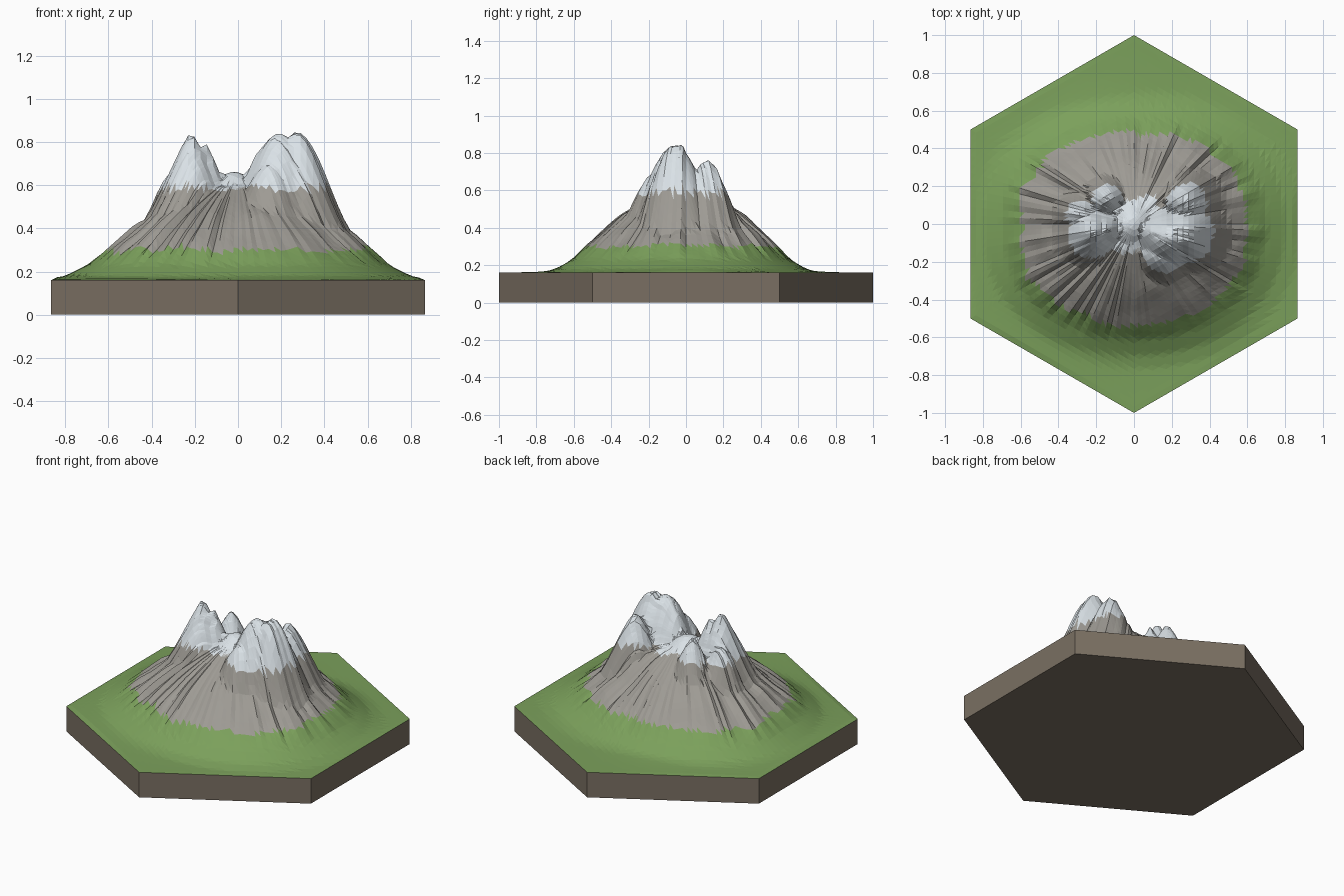
import bpy, bmesh, math, random
from mathutils import Vector, noise

random.seed(7)
if "Cube" in bpy.data.objects:
    bpy.data.objects.remove(bpy.data.objects["Cube"], do_unlink=True)

GROUND = 0.16
SEGMENTS, RINGS = 22, 30      # segments per hexagon side, concentric rings


def material(name, color):
    m = bpy.data.materials.new(name)
    m.use_nodes = True
    rgba = (*color, 1)
    m.diffuse_color = rgba
    m.node_tree.nodes["Principled BSDF"].inputs["Base Color"].default_value = rgba
    return m


grass = material("grass_green", (0.198, 0.352, 0.105))
rock = material("rock_grey", (0.34, 0.325, 0.295))
snow = material("snow_white", (0.73, 0.79, 0.83))
earth = material("earth_brown", (0.195, 0.159, 0.122))


def make_object(name, bm, materials):
    mesh = bpy.data.meshes.new(name)
    bm.to_mesh(mesh)
    bm.free()
    for m in materials:
        mesh.materials.append(m)
    obj = bpy.data.objects.new(name, mesh)
    bpy.context.collection.objects.link(obj)
    return obj


# Base slab: hexagonal prism, open under the terrain
bm = bmesh.new()
bmesh.ops.create_cone(bm, cap_ends=True, segments=6, radius1=1, radius2=1, depth=GROUND)
bmesh.ops.translate(bm, verts=bm.verts, vec=(0, 0, GROUND / 2))
bm.normal_update()
top = [f for f in bm.faces if f.normal.z > 0.9]
bmesh.ops.delete(bm, geom=top, context='FACES_ONLY')
make_object("base_slab", bm, [earth])

# Mountain flank: (distance from centre, height)
FLANK = [(0, 0.62), (0.16, 0.59), (0.25, 0.545), (0.4, 0.46), (0.5, 0.39), (0.6, 0.31),
         (0.7, 0.23), (0.8, 0.18), (0.88, 0.163), (1, GROUND), (2, GROUND)]

# Peaks and shoulders: x, y, height, spread, sharpness
PEAKS = [(-0.22, -0.05, 0.85, 0.225, 1.35),
         (-0.15, -0.03, 0.79, 0.19, 1.3),
         (-0.28, 0.05, 0.66, 0.19, 2.0),
         (0.12, -0.05, 0.78, 0.19, 1.7),
         (0.19, -0.07, 0.84, 0.23, 2.0),
         (0.27, -0.05, 0.845, 0.23, 1.9),
         (0.28, 0.11, 0.775, 0.2, 1.6),
         (0.15, -0.15, 0.70, 0.22, 2.0),
         (-0.14, 0.13, 0.73, 0.2, 1.4),
         (-0.01, 0.0, 0.66, 0.29, 2.0)]

# How craggy each sixth of the mountain is, counter-clockwise from the back
CRAGS = [0.3, 0.9, 1.0, 0.3, 0.9, 1.0]


def flank(r):
    for (r0, h0), (r1, h1) in zip(FLANK, FLANK[1:]):
        if r <= r1:
            return h0 + (h1 - h0) * (r - r0) / (r1 - r0)


def height(x, y):
    # Slightly squared footprint, longer towards the front
    a, b, p = abs(x), abs(y) / (0.87 if y < 0 else 0.8), 2.2
    h = flank((a ** p + b ** p) ** (1 / p))
    for px, py, top_z, spread, power in PEAKS:
        d = math.hypot(x - px, y - py) / spread
        h = max(h, GROUND + (top_z - GROUND) * math.exp(-d ** power))
    return h


# Terrain: concentric hexagon rings joined to a centre point
bm = bmesh.new()
corners = [Vector((-math.sin(k * math.pi / 3), math.cos(k * math.pi / 3))) for k in range(6)]
rim = [corners[k].lerp(corners[(k + 1) % 6], j / SEGMENTS)
       for k in range(6) for j in range(SEGMENTS)]
gullies = [random.uniform(-0.022, 0.022) * CRAGS[n // SEGMENTS] for n in range(len(rim))]

rings = []
for i in range(1, RINGS + 1):
    u = i / RINGS
    ring = []
    for p, gully in zip(rim, gullies):
        x, y = p * u
        z = height(x, y)
        # Crags and gullies, strongest low on the rock, fading out on the meadow
        rough = min(1, max(0, (z - 0.22) / 0.12))
        z += rough * (gully * min(1, u * u * 6)
                      + 0.015 * noise.noise(Vector((x * 8, y * 8, 1))))
        ring.append(bm.verts.new((x, y, GROUND if i == RINGS else max(z, GROUND))))
    rings.append(ring)

centre = bm.verts.new((0, 0, height(0, 0)))
count = len(rim)
for n in range(count):
    m = (n + 1) % count
    bm.faces.new((centre, rings[0][n], rings[0][m]))
    for inner, outer in zip(rings, rings[1:]):
        bm.faces.new((inner[n], outer[n], outer[m]))
        bm.faces.new((inner[n], outer[m], inner[m]))

# Grass, rock and snow by height with a ragged edge
for f in bm.faces:
    c = f.calc_center_median()
    z = c.z + 0.025 * noise.noise(Vector((c.x * 6, c.y * 6, 4)))
    f.material_index = 2 if z > 0.585 else 1 if z > 0.3 else 0
bmesh.ops.recalc_face_normals(bm, faces=bm.faces)
if sum(f.normal.z for f in bm.faces) < 0:
    bmesh.ops.reverse_faces(bm, faces=bm.faces)
make_object("mountain_terrain", bm, [grass, rock, snow])
